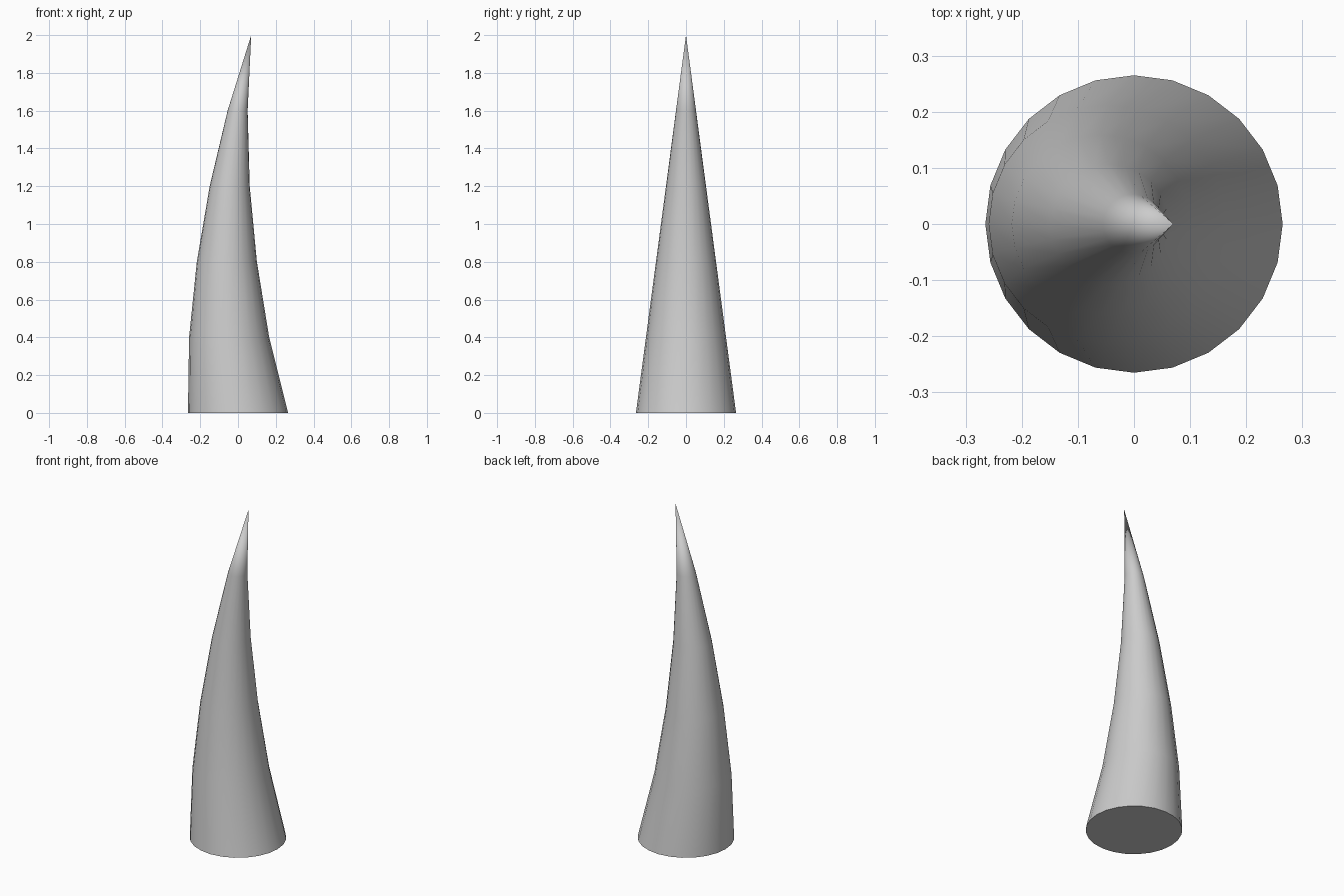
import bpy, bmesh, math

if "Cube" in bpy.data.objects:
    bpy.data.objects.remove(bpy.data.objects["Cube"])

SIDES, RADIUS, HEIGHT = 24, 0.265, 2.0
# Sideways offset of the centre line at evenly spaced heights, base to tip
centres = [0.0, -0.047, -0.059, -0.044, -0.002, 0.07]

bm = bmesh.new()

# Level rings that taper evenly towards the tip
rings = []
for i, cx in enumerate(centres[:-1]):
    t = i / (len(centres) - 1)
    r = RADIUS * (1 - t)
    rings.append([bm.verts.new((cx + r * math.cos(a), r * math.sin(a), HEIGHT * t))
                  for a in (2 * math.pi * k / SIDES for k in range(SIDES))])
tip = bm.verts.new((centres[-1], 0, HEIGHT))

# Side walls, pointed tip and flat base
for k in range(SIDES):
    n = (k + 1) % SIDES
    for low, high in zip(rings, rings[1:]):
        bm.faces.new((low[k], low[n], high[n], high[k]))
    bm.faces.new((rings[-1][k], rings[-1][n], tip))
bm.faces.new(rings[0][::-1])

mesh = bpy.data.meshes.new("curved_horn")
bm.to_mesh(mesh)
bm.free()
horn = bpy.data.objects.new("curved_horn", mesh)
bpy.context.collection.objects.link(horn)

# Smooth sides with a sharp base rim
bpy.context.view_layer.objects.active = horn
horn.select_set(True)
bpy.ops.object.shade_smooth_by_angle(angle=math.radians(40))
